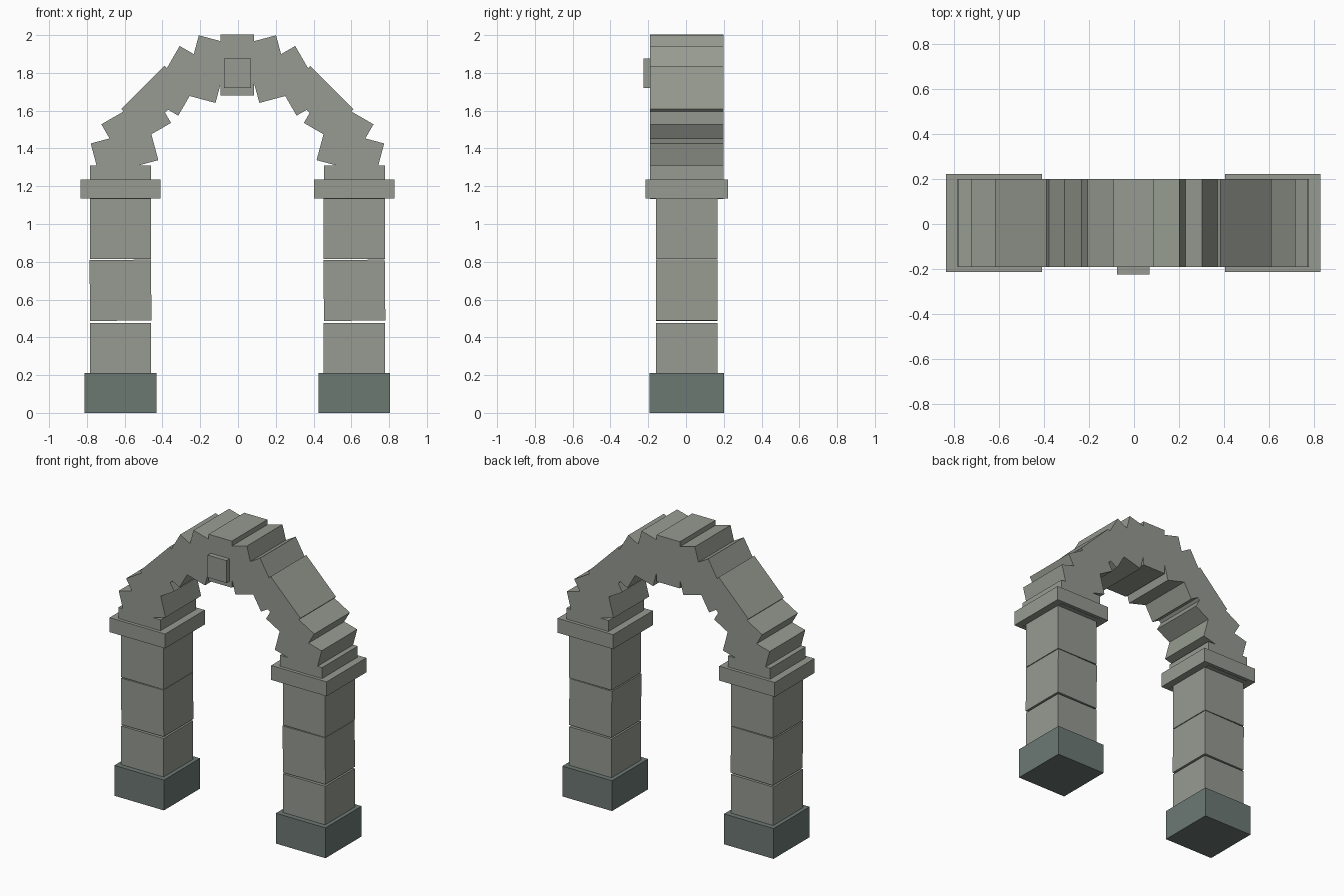
import bpy, math
from mathutils import Matrix

if "Cube" in bpy.data.objects:
    bpy.data.objects.remove(bpy.data.objects["Cube"])

CX, CY = -0.003, 0.004      # axis of the arch
SPRING, RADIUS = 1.222, 0.619


def material(name, rgb):
    m = bpy.data.materials.new(name)
    m.diffuse_color = (*rgb, 1)
    m.use_nodes = True
    m.node_tree.nodes["Principled BSDF"].inputs["Base Color"].default_value = m.diffuse_color
    return m


stone = material("pale_stone", (0.305, 0.328, 0.283))
footing = material("dark_stone", (0.150, 0.188, 0.171))


def block(name, x, y, z, size, mat, tilt=0.0):
    """Box centred at x, y, z, turned about y by tilt."""
    bpy.ops.mesh.primitive_cube_add(size=1)
    ob = bpy.context.object
    ob.name = name
    ob.data.transform(Matrix.Diagonal((*size, 1)))
    ob.location = (CX + x, CY + y, z)
    ob.rotation_euler = (0, tilt, 0)
    ob.data.materials.append(mat)
    return ob


# Two pillars: footing, three drums and a cap
for side, sx in (("left", -1), ("right", 1)):
    x = sx * RADIUS
    block(side + "_footing", x, 0, 0.105, (0.38, 0.395, 0.21), footing)
    block(side + "_lower_drum", x, 0, 0.341, (0.325, 0.324, 0.272), stone)
    block(side + "_middle_drum", x, 0, 0.649, (0.325, 0.324, 0.322), stone,
          math.radians(-0.6))
    block(side + "_upper_drum", x, 0, 0.978, (0.325, 0.324, 0.325), stone)
    block(side + "_cap", x, 0, 1.185, (0.425, 0.435, 0.1), stone)

# Arch stones every 15 degrees, each leaning against the curve
for i in range(-6, 7):
    a = math.radians(15 * i)
    block("keystone" if i == 0 else f"arch_stone_{i + 7}",
          RADIUS * math.sin(a), 0, SPRING + RADIUS * math.cos(a),
          (0.178, 0.39, 0.323), stone, -a)

# Raised plaque on the front of the keystone
block("keystone_plaque", 0, -0.204, 1.798, (0.143, 0.05, 0.155), stone)
